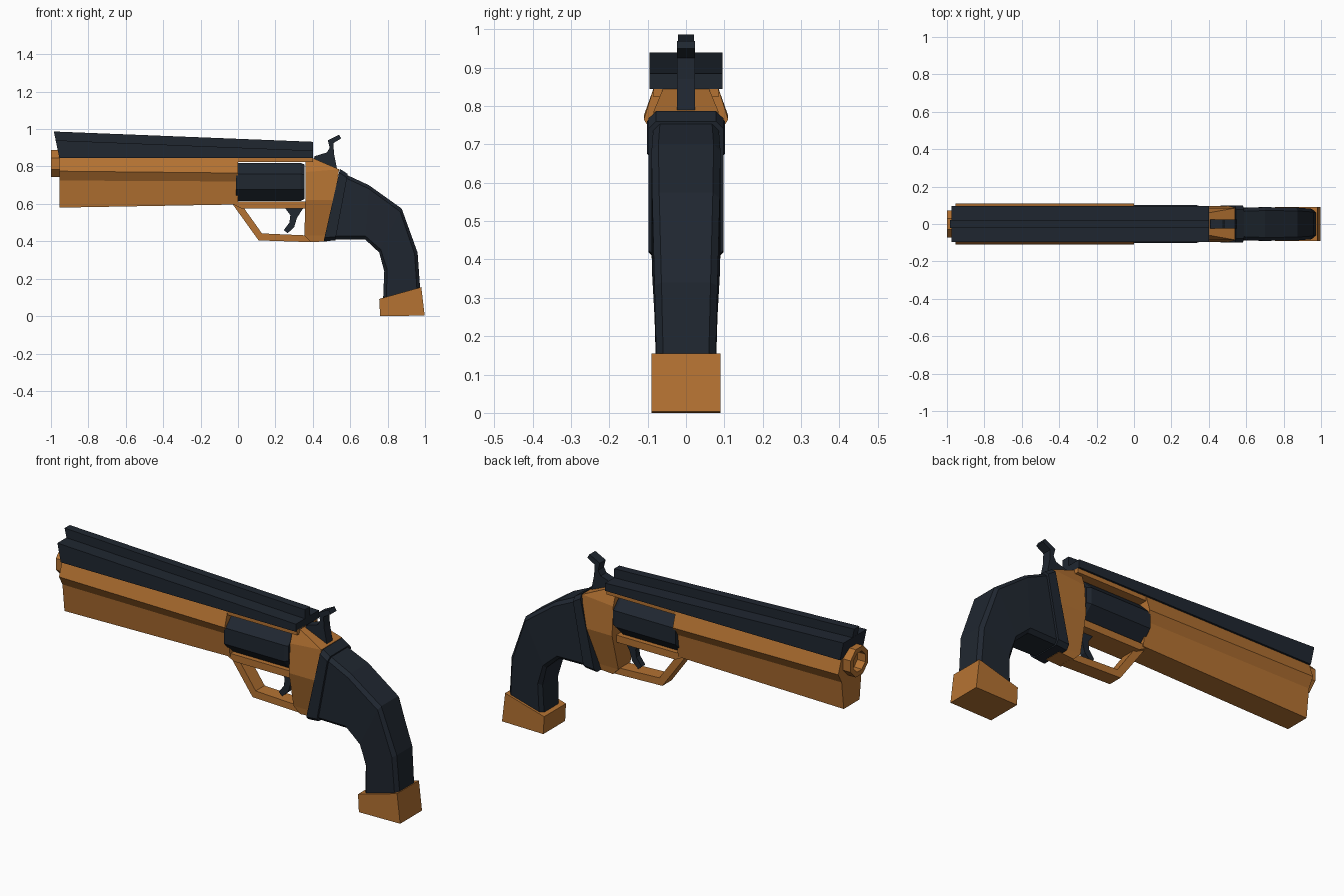
import bpy, bmesh
from math import cos, sin, pi

if "Cube" in bpy.data.objects:
    bpy.data.objects.remove(bpy.data.objects["Cube"])


def material(name, rgb):
    m = bpy.data.materials.new(name)
    m.diffuse_color = (*rgb, 1)
    m.use_nodes = True
    m.node_tree.nodes["Principled BSDF"].inputs["Base Color"].default_value = m.diffuse_color
    return m


BRASS = material("brass", (0.46, 0.17, 0.032))
DARK = material("dark_steel", (0.014, 0.02, 0.03))


def loft(name, rings, mat, closed=False):
    """Skin a list of equal-length point rings; cap the ends unless closed."""
    bm = bmesh.new()
    vs = [[bm.verts.new(p) for p in r] for r in rings]
    n = len(rings[0])
    pairs = list(zip(vs, vs[1:])) + ([(vs[-1], vs[0])] if closed else [])
    for a, b in pairs:
        for i in range(n):
            j = (i + 1) % n
            bm.faces.new((a[i], a[j], b[j], b[i]))
    if not closed:
        bm.faces.new(vs[0])
        bm.faces.new(vs[-1])
    bmesh.ops.recalc_face_normals(bm, faces=bm.faces)
    me = bpy.data.meshes.new(name)
    bm.to_mesh(me)
    bm.free()
    me.materials.append(mat)
    ob = bpy.data.objects.new(name, me)
    bpy.context.collection.objects.link(ob)
    return ob


def prism(name, pts, hw, mat):
    """Side (x, z) profile extruded to y = -hw..hw."""
    return loft(name, [[(x, s * hw, z) for x, z in pts] for s in (-1, 1)], mat)


def mirrored(x, half):
    """Cross-section at x from its right-hand (y, z) half."""
    return [(x, y, z) for y, z in half] + [(x, -y, z) for y, z in reversed(half)]


def polygon(x, zc, r, n, turn):
    return [(x, r * cos(2 * pi * (i + turn) / n), zc + r * sin(2 * pi * (i + turn) / n))
            for i in range(n)]


def chamfered(top, low, hw, c):
    """Chamfered slice spanning back point to inner point, in the xz plane."""
    dx, dz = low[0] - top[0], low[1] - top[1]
    length = (dx * dx + dz * dz) ** 0.5
    t = c / length
    half = [(0, hw - c), (t, hw), (1 - t, hw), (1, hw - c)]
    full = half + [(a, -y) for a, y in reversed(half)]
    return [(top[0] + dx * a, y, top[1] + dz * a) for a, y in full]


# Barrel housing and hollow muzzle
loft("barrel_housing", [
    mirrored(-0.955, [(0.085, 0.845), (0.11, 0.775), (0.082, 0.725), (0.065, 0.58)]),
    mirrored(0.0, [(0.085, 0.845), (0.11, 0.765), (0.082, 0.72), (0.065, 0.597)])], BRASS)
loft("muzzle", [polygon(x, 0.815, r, 8, 0.5) for x, r in
                ((-0.90, 0.078), (-1.0, 0.078), (-1.0, 0.052), (-0.90, 0.052))], BRASS, True)

# Sloping top slide with a narrow sighting rib
prism("top_slide", [(-0.955, 0.845), (-0.975, 0.94), (0.40, 0.885), (0.40, 0.845)], 0.095, DARK)
prism("sight_rib", [(-0.97, 0.92), (-0.985, 0.987), (0.40, 0.932), (0.40, 0.87)], 0.021, DARK)

# Cylinder and the frame around it
loft("cylinder", [polygon(x, 0.718, r, 8, 0.5) for x, r in
                  ((-0.01, 0.11), (0.335, 0.11), (0.355, 0.10))], DARK)
prism("top_strap", [(0, 0.823), (0, 0.85), (0.40, 0.85), (0.40, 0.823)], 0.085, BRASS)
prism("lower_strap", [(-0.03, 0.60), (0.02, 0.575), (0.40, 0.575), (0.40, 0.612), (0, 0.612)],
      0.06, BRASS)
loft("rear_frame", [[(a, -hw, z), (b, -hw, zb), (b, hw, zb), (a, hw, z)]
                    for a, b, z, zb, hw in (
                        (0.36, 0.40, 0.845, 0.845, 0.06),
                        (0.36, 0.54, 0.77, 0.785, 0.085),
                        (0.36, 0.52, 0.62, 0.62, 0.095),
                        (0.355, 0.49, 0.43, 0.43, 0.05),
                        (0.39, 0.475, 0.395, 0.40, 0.045))], BRASS)

# Trigger guard and trigger
prism("trigger_guard", [(-0.03, 0.60), (0.11, 0.405), (0.40, 0.395), (0.40, 0.43),
                        (0.128, 0.442), (0.03, 0.58), (0.03, 0.60)], 0.037, BRASS)
prism("trigger", [(0.25, 0.58), (0.35, 0.58), (0.315, 0.525), (0.30, 0.475),
                  (0.265, 0.443), (0.245, 0.46), (0.275, 0.50), (0.28, 0.54)], 0.015, DARK)

# Hammer
prism("hammer", [(0.40, 0.83), (0.41, 0.855), (0.475, 0.875), (0.49, 0.90), (0.48, 0.94),
                 (0.54, 0.97), (0.552, 0.95), (0.51, 0.925), (0.513, 0.87),
                 (0.53, 0.785), (0.45, 0.78)], 0.024, DARK)

# Grip: collar, curved handle, butt cap
loft("grip_collar", [chamfered((0.545, 0.787), (0.458, 0.40), 0.098, 0.02),
                     chamfered((0.587, 0.76), (0.52, 0.405), 0.098, 0.02)], DARK)
loft("grip", [chamfered(a, b, hw, 0.018) for a, b, hw in (
    ((0.56, 0.765), (0.50, 0.41), 0.085),
    ((0.70, 0.70), (0.68, 0.41), 0.09),
    ((0.875, 0.575), (0.755, 0.34), 0.088),
    ((0.96, 0.34), (0.782, 0.24), 0.082),
    ((0.975, 0.13), (0.775, 0.07), 0.077))], DARK)
prism("butt_cap", [(0.76, 0.0), (0.998, 0.003), (0.98, 0.155), (0.755, 0.092)], 0.09, BRASS)
